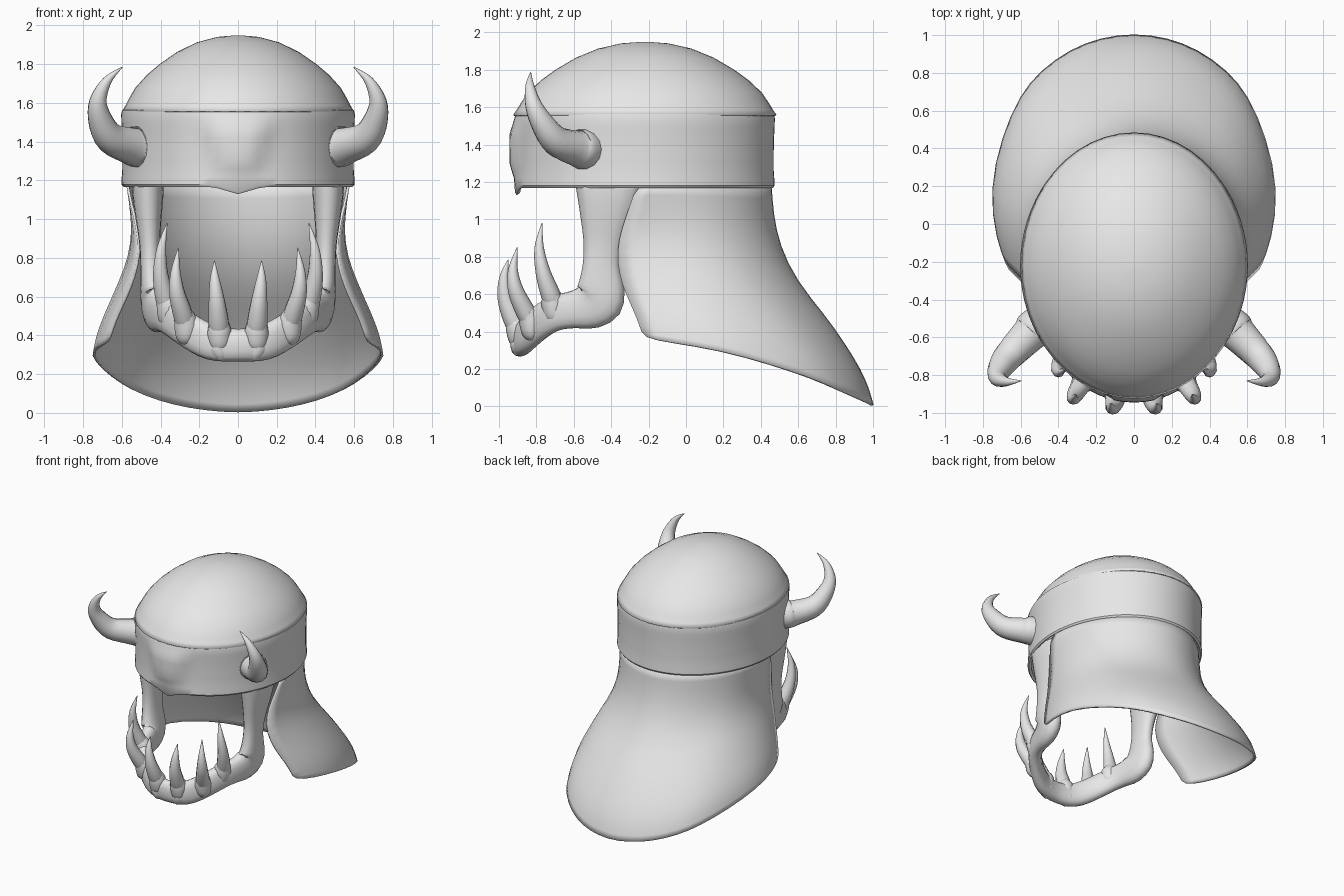
import bpy, bmesh, math
from mathutils import Vector

if "Cube" in bpy.data.objects:
    bpy.data.objects.remove(bpy.data.objects["Cube"])

bone = bpy.data.materials.new("pale_grey")
bone.diffuse_color = (0.8, 0.8, 0.8, 1)
bone.use_nodes = True
bone.node_tree.nodes["Principled BSDF"].inputs["Base Color"].default_value = bone.diffuse_color
CY = -0.22  # centre of the head in y


def grid_object(name, rings, closed=True, cap_start=False, cap_end=False,
                thick=0, mirror=False, subsurf=0, angle=50):
    """Skin a list of equally long point rings and add the usual modifiers."""
    bm = bmesh.new()
    rows = [[bm.verts.new(p) for p in r] for r in rings]
    n = len(rows[0])
    for a, b in zip(rows, rows[1:]):
        for i in range(n if closed else n - 1):
            j = (i + 1) % n
            bm.faces.new((a[i], a[j], b[j], b[i]))
    if cap_start:
        bm.faces.new(rows[0][::-1])
    if cap_end:
        bm.faces.new(rows[-1])
    bmesh.ops.recalc_face_normals(bm, faces=bm.faces)
    me = bpy.data.meshes.new(name)
    bm.to_mesh(me)
    bm.free()
    me.materials.append(bone)
    ob = bpy.data.objects.new(name, me)
    bpy.context.collection.objects.link(ob)
    if mirror:
        m = ob.modifiers.new("mirror", 'MIRROR')
        m.use_clip = True
        m.merge_threshold = 0.002
    if subsurf:
        s = ob.modifiers.new("smooth", 'SUBSURF')
        s.levels = s.render_levels = subsurf
    if thick:
        s = ob.modifiers.new("thickness", 'SOLIDIFY')
        s.thickness = thick
        s.offset = 0
    bpy.ops.object.select_all(action='DESELECT')
    bpy.context.view_layer.objects.active = ob
    ob.select_set(True)
    bpy.ops.object.shade_smooth_by_angle(angle=math.radians(angle))
    return ob


def oval(rx, ry, z, n=48):
    return [Vector((rx * math.sin(2 * math.pi * i / n),
                    CY - ry * math.cos(2 * math.pi * i / n), z)) for i in range(n)]


def spline(pts, steps):
    """Catmull-Rom through tuples of any length."""
    out = []
    for i in range(len(pts) - 1):
        p = [pts[max(0, min(len(pts) - 1, i + k))] for k in (-1, 0, 1, 2)]
        for s in range(steps):
            t = s / steps
            out.append(tuple(0.5 * (2 * b + (c - a) * t + (2*a - 5*b + 4*c - d) * t*t
                                    + (3*b - a - 3*c + d) * t**3)
                             for a, b, c, d in zip(*p)))
    return out + [pts[-1]]


def spike(name, path, sides=10, steps=4):
    """Curved tapering tube: each path point is x, y, z, radius."""
    pts = spline(path, steps)
    rings = []
    for i, p in enumerate(pts):
        a, b = pts[max(0, i - 1)], pts[min(len(pts) - 1, i + 1)]
        t = (Vector(b[:3]) - Vector(a[:3])).normalized()
        u = t.cross(Vector((0.3, 1, 0.2))).normalized()
        v = t.cross(u)
        r = max(p[3], 0.002)
        rings.append([Vector(p[:3]) + r * (math.cos(k * math.tau / sides) * u
                      + math.sin(k * math.tau / sides) * v) for k in range(sides)])
    return grid_object(name, rings, cap_start=True, cap_end=True, mirror=True)


def ramp(t):
    t = min(1, max(0, t))
    return t * t * (3 - 2 * t)


# Skull dome
dome_profile = [(1.015, 1.555), (.985, 1.585), (.95, 1.625), (.90, 1.675), (.80, 1.74), (.69, 1.795),
                (.53, 1.86), (.36, 1.908), (.18, 1.936), (.02, 1.944)]
grid_object("dome", [oval(.585 * f, .69 * f, z) for f, z in dome_profile],
            cap_end=True, thick=0.01)

# Brow band with front boss, pointed lower lip, bevelled rim and inner wall
band_profile = [(.575, 1.55), (.575, 1.18), (.592, 1.167), (.602, 1.18), (.60, 1.22), (.597, 1.26),
                (.597, 1.30), (.597, 1.36), (.598, 1.42), (.60, 1.46), (.602, 1.50),
                (.603, 1.54), (.599, 1.562), (.585, 1.567)]
band = []
for k, (rx, z) in enumerate(band_profile):
    ring = oval(rx, rx + .092, z, 72)
    for p in ring:
        if p.y < -.5 and k > 1:
            width = .15 + .04 * (z - 1.36) / .15
            boss = ramp((width + .02 - abs(p.x)) / .09) * ramp((.19 - abs(z - 1.37)) / .13)
            p.y -= 0.035 * boss
        if p.y < -.5 and z < 1.2:
            p.z -= 0.038 * max(0, 1 - abs(p.x) / 0.13)
    band.append(ring)
grid_object("brow_band", band, angle=40)

# Horns
spike("horn", [(.45, -.505, 1.37, .105), (.53, -.56, 1.375, .107), (.56, -.59, 1.38, .095),
               (.66, -.695, 1.42, .08), (.71, -.765, 1.51, .064), (.722, -.815, 1.61, .045),
               (.675, -.835, 1.715, .024), (.597, -.83, 1.785, .002)], sides=14)

# Neck guard: flares from the band to a wide sloping hem
hem = [(0, 1.005, .0), (.18, .98, .015), (.335, .92, .042), (.49, .81, .09), (.60, .68, .148),
       (.695, .46, .222), (.76, .18, .30), (.725, -.08, .34), (.665, -.23, .365)]
flare = [(0, 0), (.14, .02), (.28, .085), (.44, .25), (.60, .54), (.72, .72), (.84, .88),
         (.93, .96), (1, 1)]
columns = []
for i, (hx, hy, hz) in enumerate(hem):
    a = math.radians(94 * i / 8)
    top = Vector((.575 * math.sin(a), CY + .675 * math.cos(a), 1.19))
    side = i / 8
    col = []
    for s, f in flare:
        g = f - 0.15 * side * math.sin(math.pi * s) ** 2 * (s > .1)
        p = top.lerp(Vector((hx, hy, hz)), g)
        p.z = top.z + (hz - top.z) * s
        # Front edges curl inward and forward
        pull = max(0, (i - 5) / 3) * math.sin(math.pi * min(1, s)) ** 1.5
        p.y -= 0.11 * pull
        p.x -= 0.08 * pull * side ** 3
        col.append(p)
    columns.append(col)
grid_object("neck_guard", columns, closed=False, thick=0.014, mirror=True, subsurf=1, angle=60)

# Jawbone: x, y, z, half height, half thickness, outward angle
jaw_path = [(.465, -.415, 1.22, .185, .085, 0), (.465, -.415, 1.13, .175, .085, 0),
            (.462, -.43, 1.0, .14, .07, 0), (.455, -.445, .86, .105, .055, 0),
            (.45, -.455, .72, .105, .056, 0), (.435, -.46, .56, .155, .07, 5),
            (.405, -.58, .52, .105, .056, 14), (.36, -.70, .50, .098, .053, 28),
            (.27, -.80, .435, .095, .052, 48), (.14, -.875, .36, .095, .052, 72),
            (0, -.895, .35, .085, .05, 90)]
section = [(1, 0), (.85, .8), (0, 1.05), (-.85, .8), (-1, 0), (-.85, -.8), (0, -1.05), (.85, -.8)]
jaw = []
pts = spline(jaw_path, 2)
for i, p in enumerate(pts):
    c = Vector(p[:3])
    nxt = Vector(pts[i + 1][:3]) if i + 1 < len(pts) else c + Vector((-1, 0, 0))
    prv = Vector(pts[i - 1][:3]) if i and i + 1 < len(pts) else c
    t = (nxt - prv).normalized()
    out = Vector((math.cos(math.radians(p[5])), -math.sin(math.radians(p[5])), 0))
    w = t.cross(out).normalized()
    ring = [c + out * (p[4] * a) + w * (p[3] * b) for a, b in section]
    if i + 1 == len(pts):
        for q in ring:
            q.x = 0
    jaw.append(ring)
grid_object("jawbone", jaw, cap_start=True, mirror=True, subsurf=1, angle=70)

# Fangs with swollen sockets and chin knobs
fangs = {"front_fang": [(.095, -.89, .40, .05), (.10, -.925, .47, .054), (.11, -.965, .58, .043),
                        (.12, -.972, .69, .026), (.122, -.95, .785, .002)],
         "middle_fang": [(.265, -.82, .44, .05), (.285, -.86, .51, .052), (.315, -.91, .62, .042),
                         (.322, -.925, .73, .026), (.308, -.902, .852, .002)],
         "rear_fang": [(.355, -.70, .53, .05), (.378, -.725, .60, .052), (.40, -.765, .72, .04),
                       (.395, -.785, .85, .025), (.366, -.77, .98, .002)]}
for name, path in fangs.items():
    spike(name, path)
    x, y, z, r = path[0]
    spike(name + "_socket", [(x * .97, y + .01, z - .09, .02), (x, y, z - .05, .055),
                             (x * 1.01, y - .01, z + .02, .064),
                             (path[1][0], path[1][1] + .005, path[1][2], .05)])
spike("chin_knob", [(.09, -.90, .27, .015), (.09, -.895, .295, .04), (.10, -.885, .34, .055),
                    (.11, -.88, .39, .03)])
